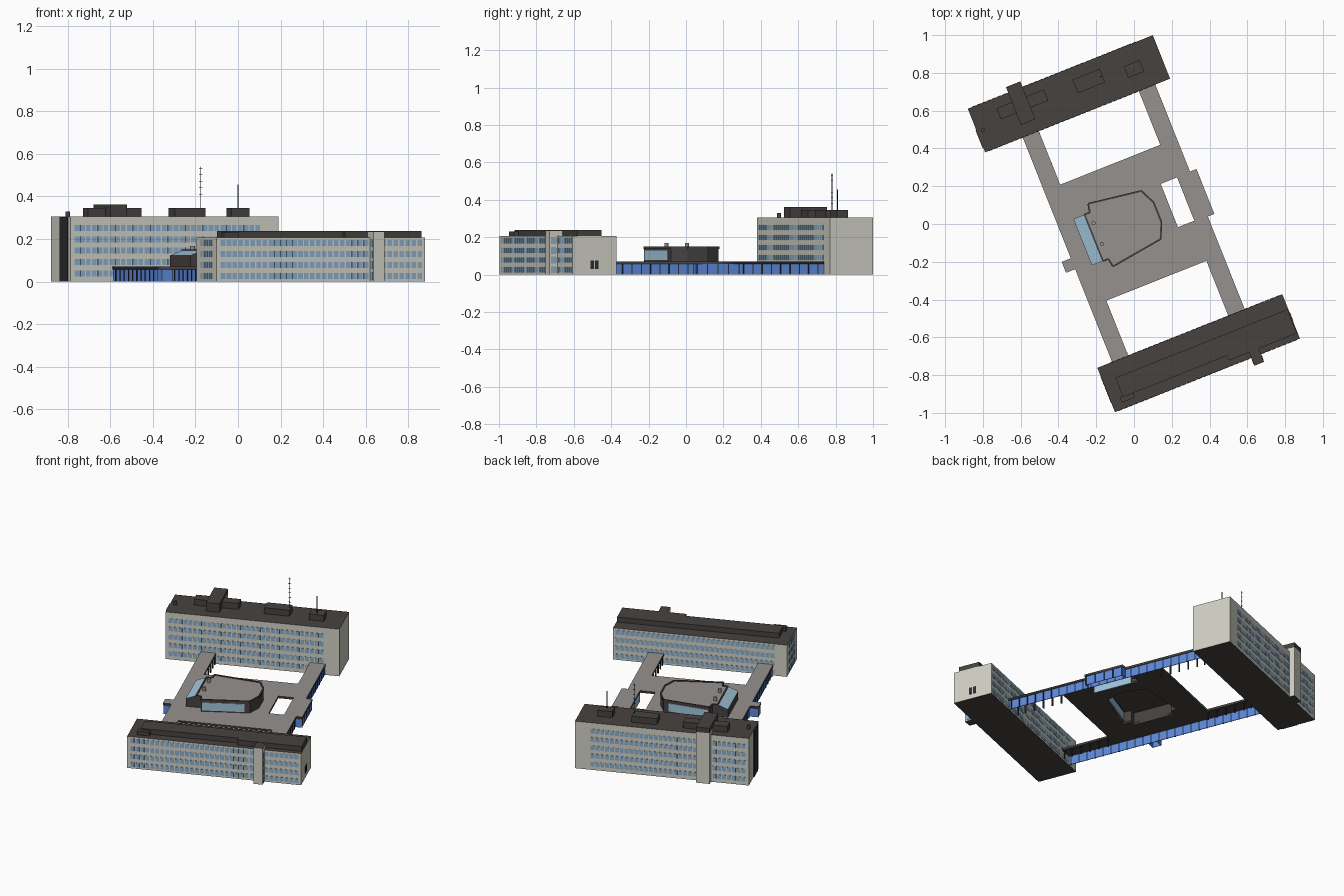
import bpy, bmesh, math

if "Cube" in bpy.data.objects:
    bpy.data.objects.remove(bpy.data.objects["Cube"])

ANGLE = math.radians(21.7)      # whole complex is turned on the plan


def mat(name, r, g, b):
    m = bpy.data.materials.new(name)
    lin = [((c / 255 + 0.055) / 1.055) ** 2.4 for c in (r, g, b)]
    m.diffuse_color = (*lin, 1)
    m.use_nodes = True
    m.node_tree.nodes["Principled BSDF"].inputs["Base Color"].default_value = m.diffuse_color
    return m


WALL = mat("pale_concrete", 208, 208, 197)
DARK = mat("dark_roofing", 70, 66, 64)
GREY = mat("grey_podium_roof", 150, 145, 143)
PANE = mat("window_blue_grey", 136, 172, 202)
BLUE = mat("blue_glazing", 92, 136, 220)
SKY = mat("pale_skylight", 160, 196, 218)
FRAME = mat("dark_frame", 45, 45, 50)


def finish(name, bm, mats, rule=None):
    """Turn a bmesh into a rotated object; rule(face) picks the material slot."""
    bmesh.ops.recalc_face_normals(bm, faces=bm.faces)
    for f in bm.faces:
        if rule:
            f.material_index = rule(f)
    me = bpy.data.meshes.new(name)
    bm.to_mesh(me)
    bm.free()
    for m in mats:
        me.materials.append(m)
    ob = bpy.data.objects.new(name, me)
    ob.rotation_euler.z = ANGLE
    bpy.context.collection.objects.link(ob)
    return ob


def add_prism(bm, pts, z0, z1):
    lo = [bm.verts.new((x, y, z0)) for x, y in pts]
    hi = [bm.verts.new((x, y, z1)) for x, y in pts]
    bm.faces.new(lo[::-1])
    bm.faces.new(hi)
    n = len(pts)
    for i in range(n):
        j = (i + 1) % n
        bm.faces.new((lo[i], lo[j], hi[j], hi[i]))


def rect(u0, u1, v0, v1):
    return [(u0, v0), (u1, v0), (u1, v1), (u0, v1)]


def boxes(name, items, side, cap=None):
    """Boxes (u0,u1,v0,v1,z0,z1); top and bottom may get another material."""
    bm = bmesh.new()
    for u0, u1, v0, v1, z0, z1 in items:
        add_prism(bm, rect(u0, u1, v0, v1), z0, z1)
    return finish(name, bm, [side, cap or side], lambda f: int(abs(f.normal.z) > 0.5))


def beam(bm, a, b, w, z0, z1):
    """Upright strip from a to b on the plan, w thick."""
    d = math.dist(a, b)
    nx, ny = -(b[1] - a[1]) / d * w / 2, (b[0] - a[0]) / d * w / 2
    add_prism(bm, [(a[0] - nx, a[1] - ny), (b[0] - nx, b[1] - ny),
                   (b[0] + nx, b[1] + ny), (a[0] + nx, a[1] + ny)], z0, z1)


def rods(name, items, m, sides=8):
    """Upright cylinders (u, v, radius, z0, z1)."""
    bm = bmesh.new()
    for u, v, r, z0, z1 in items:
        ring = [(u + r * math.cos(2 * math.pi * k / sides),
                 v + r * math.sin(2 * math.pi * k / sides)) for k in range(sides)]
        add_prism(bm, ring, z0, z1)
    return finish(name, bm, [m])


def window_rows(name, u0, u1, v, rows, skip=(9, 9), pitch=0.03):
    n = round((u1 - u0) / pitch)
    p = (u1 - u0) / n
    items = []
    for z in rows:
        for i in range(n):
            c = u0 + (i + 0.5) * p
            if not skip[0] - 0.012 < c < skip[1] + 0.012:
                items.append((c - 0.0115, c + 0.0115, v - 0.002, v + 0.002, z - 0.014, z + 0.014))
    boxes(name, items, PANE)


# --- North tall block ---
boxes("north_block", [(-.592, .462, .644, .892, 0, .306)], WALL, DARK)
N_ROWS = [.038 + .0535 * i for i in range(5)]
window_rows("north_block_front_windows", -.575, .37, .644, N_ROWS)
window_rows("north_block_back_windows", -.575, .37, .892, N_ROWS, (-.362, -.28))
boxes("north_stair_tower", [(-.362, -.28, .85, .924, 0, .33)], WALL, DARK)
boxes("north_end_strip", [(-.596, -.59, .67, .77, 0, .304)], FRAME)
boxes("north_penthouses", [(-.45, -.18, .775, .838, .306, .345),
                           (-.362, -.28, .709, .924, .33, .362),
                           (-.362, -.28, .709, .85, .306, .33),
                           (-.02, .135, .753, .83, .306, .345),
                           (.258, .348, .73, .795, .306, .345)], DARK)
rods("roof_vent", [(-.559, .758, .011, .3, .33)], DARK, 12)
rods("antenna_masts", [(.126, .79, .002, .306, .54), (.30, .752, .003, .345, .455)], FRAME, 6)
boxes("antenna_rungs", [(.119, .133, .788, .792, z, z + .002)
                        for z in (.38, .41, .44, .47, .5, .53)], FRAME)

# --- South low block ---
boxes("south_block", [(-.462, .592, -.888, -.636, 0, .206)], WALL, DARK)
S_ROWS = [.026 + .0515 * i for i in range(4)]
window_rows("south_block_front_windows", -.445, .58, -.888, S_ROWS, (.315, .37))
window_rows("south_block_back_windows", -.39, .58, -.636, S_ROWS)
boxes("south_end_windows", [(-.464, -.46, v - .012, v + .012, z - .014, z + .014)
                            for z in S_ROWS for v in (-.82, -.79, -.76, -.73, -.70)], PANE)
boxes("south_stair_tower", [(.315, .37, -.933, -.85, 0, .236)], WALL, DARK)
boxes("stair_tower_windows", [(u - .002, u + .002, -.924, -.897, z - .018, z + .018)
                              for u in (.315, .37) for z in S_ROWS], PANE)
boxes("south_roof_storey", [(-.393, .2, -.83, -.72, .206, .238),
                            (.2, .588, -.857, -.72, .206, .238),
                            (-.41, -.335, -.855, -.82, .206, .23)], DARK)
boxes("end_door", [(.59, .594, -.785, -.765, .03, .075), (.59, .594, -.76, -.74, .03, .075)], FRAME)

# --- Hall outline, mirrored about its own axis ---
HV = .011
half = [(-.225, .132), (-.194, .132), (-.186, .178), (.101, .137), (.138, .056)]
hall = [(u, HV + v) for u, v in half] + [(u, HV - v) for u, v in reversed(half)]

# --- Podium roof slab: outline with courtyards and hall opening cut out ---
outline = [(-.378, -.64), (.378, -.64), (.378, -.108), (.415, -.108), (.415, .148), (.378, .148),
           (.378, .65), (-.378, .65), (-.378, -.045), (-.43, -.045), (-.43, -.107), (-.378, -.107)]
loops = [outline, rect(-.286, .284, .338, .646), rect(-.286, .284, -.638, -.323),
         rect(.21, .303, -.102, .145), hall]
cu = bpy.data.curves.new("podium_outline", 'CURVE')
cu.dimensions = '2D'
cu.fill_mode = 'BOTH'
cu.extrude = .007
for loop in loops:
    sp = cu.splines.new('POLY')
    sp.points.add(len(loop) - 1)
    for p, (x, y) in zip(sp.points, loop):
        p.co = (x, y, 0, 1)
    sp.use_cyclic_u = True
tmp = bpy.data.objects.new("podium_outline", cu)
bpy.context.collection.objects.link(tmp)
me = bpy.data.meshes.new_from_object(tmp.evaluated_get(bpy.context.evaluated_depsgraph_get()))
bpy.data.objects.remove(tmp)
bm = bmesh.new()
bm.from_mesh(me)
bmesh.ops.remove_doubles(bm, verts=bm.verts, dist=1e-5)
bmesh.ops.translate(bm, verts=bm.verts, vec=(0, 0, .064))
finish("podium_roof", bm, [DARK, GREY],
       lambda f: int(abs(f.normal.z) > .5 and f.calc_center_median().z > .064))

# --- Outer glazing of the corridors and porches ---
G = .059
glass = [(-.374, -.370, -.636, .644, 0, G), (.370, .374, -.636, .644, 0, G),
         (.409, .412, -.104, .144, 0, G), (-.427, -.424, -.104, -.048, 0, G)]
glass += [(.374, .412, v, v + .003, 0, G) for v in (-.105, .142)]
glass += [(-.427, -.374, v, v + .003, 0, G) for v in (-.105, -.05)]
boxes("corridor_glazing", glass, BLUE)
boxes("courtyard_glazing", [(.303, .306, -.102, .145, 0, G)], SKY)
bars = [(s * .373 - .004, s * .373 + .004, v - .003, v + .003, 0, G)
        for s in (-1, 1) for v in [-.62 + .0535 * i for i in range(24)]]
bars += [(.408, .414, v - .003, v + .003, 0, G) for v in (-.1, -.04, .02, .08, .14)]
boxes("glazing_mullions", bars, FRAME)

# --- Columns on the courtyard sides ---
cols = [(s * .29, v, .005, 0, G) for s in (-1, 1)
        for v in (.34, .4, .46, .52, .58, .63, -.33, -.39, -.45, -.51, -.57, -.62)]
rods("courtyard_columns", cols, FRAME, 6)

# --- Hall: walls and roof, open underneath ---
bm = bmesh.new()
add_prism(bm, hall, .058, .145)
bmesh.ops.delete(bm, geom=[f for f in bm.faces if f.calc_center_median().z < .06], context='FACES')
finish("hall_shell", bm, [DARK, GREY], lambda f: int(abs(f.normal.z) > .5))
bm = bmesh.new()
bm.faces.new([bm.verts.new((u, v, .14)) for u, v in reversed(hall)])
finish("hall_ceiling", bm, [DARK])
bm = bmesh.new()
for a, b in zip(hall, hall[1:] + hall[:1]):
    beam(bm, a, b, .009, .138, .15)
finish("hall_parapet", bm, [DARK])
bm = bmesh.new()
for s in (-1, 1):
    beam(bm, (-.178, HV + s * .178), (.07, HV + s * .1425), .005, .078, .13)
finish("hall_side_windows", bm, [SKY])

# Sloping skylight on the west side of the hall
bm = bmesh.new()
prof = [(-.288, .07), (-.225, .07), (-.225, .147), (-.288, .122)]
ends = [[bm.verts.new((u, HV + s * .132, z)) for u, z in prof] for s in (-1, 1)]
for e in ends:
    bm.faces.new(e)
for i in range(4):
    j = (i + 1) % 4
    bm.faces.new((ends[0][i], ends[0][j], ends[1][j], ends[1][i]))
finish("hall_skylight", bm, [DARK, SKY], lambda f: int(f.normal.z > .5))
rods("hall_vents", [(-.197, .084, .011, .14, .168), (-.197, -.035, .011, .14, .168)], GREY, 12)
